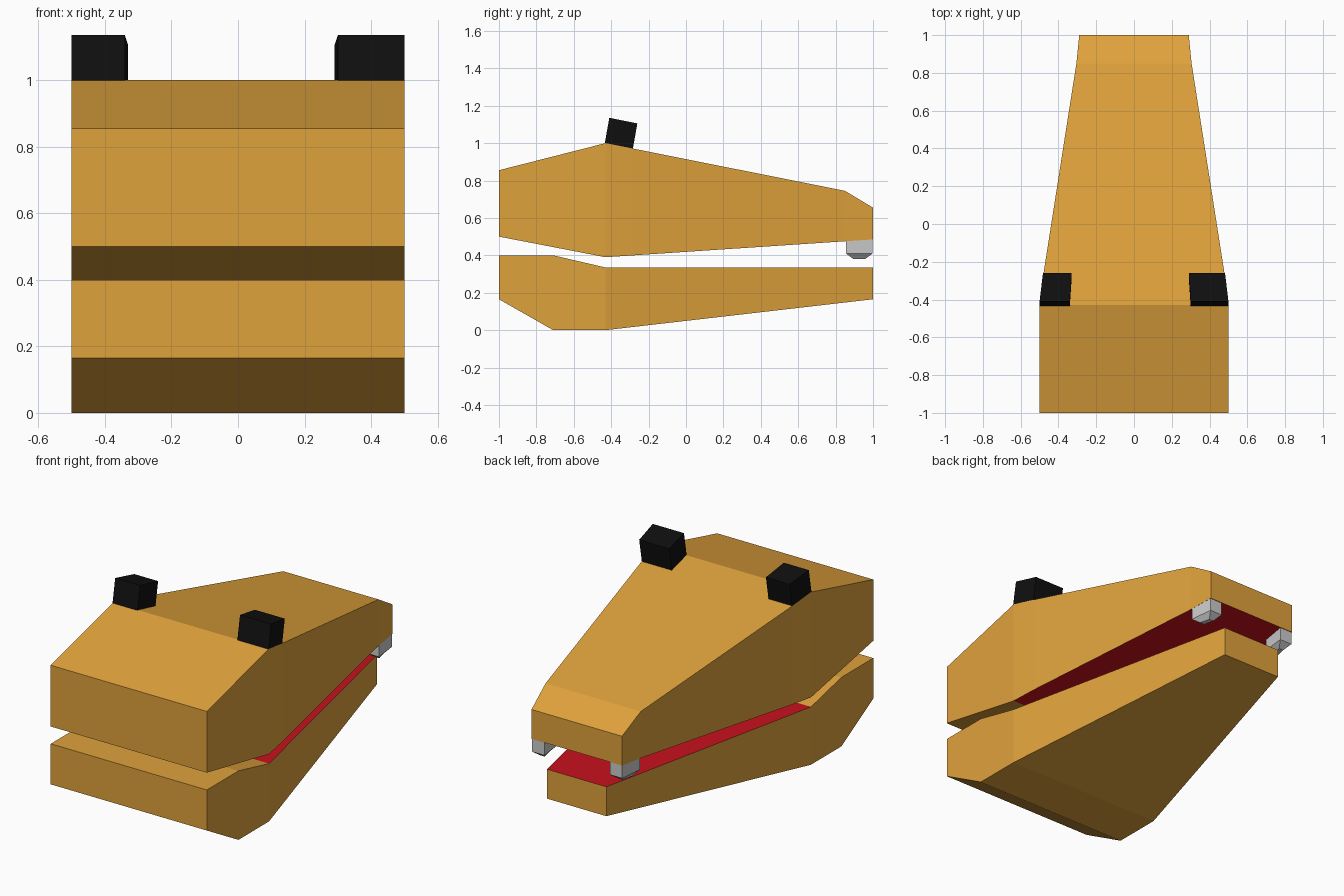
import bpy
import bmesh

if "Cube" in bpy.data.objects:
    bpy.data.objects.remove(bpy.data.objects["Cube"])


def material(name, color):
    m = bpy.data.materials.new(name)
    m.diffuse_color = (*color, 1)
    m.use_nodes = True
    m.node_tree.nodes["Principled BSDF"].inputs["Base Color"].default_value = m.diffuse_color
    return m


HIDE = material("hide", (0.74, 0.36, 0.045))
MOUTH = material("mouth_red", (0.58, 0.006, 0.012))
BLACK = material("eye_black", (0.005, 0.005, 0.005))


def loft(name, rings, materials=(), is_inner=None):
    """Join four-cornered rings into a closed flat-faced solid."""
    bm = bmesh.new()
    rows = [[bm.verts.new(p) for p in ring] for ring in rings]
    for a, b in zip(rows, rows[1:]):
        for i in range(4):
            j = (i + 1) % 4
            bm.faces.new((a[i], a[j], b[j], b[i]))
    bm.faces.new(rows[0])
    bm.faces.new(rows[-1])
    bmesh.ops.recalc_face_normals(bm, faces=bm.faces[:])
    if is_inner:
        for f in bm.faces:
            f.material_index = int(is_inner(f))
    mesh = bpy.data.meshes.new(name)
    bm.to_mesh(mesh)
    bm.free()
    for m in materials:
        mesh.materials.append(m)
    obj = bpy.data.objects.new(name, mesh)
    bpy.context.collection.objects.link(obj)
    return obj


def jaw(name, stations, up):
    """Stations are (y, half width, bottom z, top z); the mouth side is red past the hinge."""
    rings = [[(-w, y, lo), (w, y, lo), (w, y, hi), (-w, y, hi)]
             for y, w, lo, hi in stations]

    def inner(f):
        return f.normal.z * up > 0.8 and f.calc_center_median().y > -0.4
    return loft(name, rings, (HIDE, MOUTH), inner)


# Jaws
jaw("upper_jaw", [(-1, 0.5, 0.5, 0.855), (-0.43, 0.5, 0.39, 1.0),
                  (-0.28, 0.482, 0.40, 0.97), (0.85, 0.305, 0.475, 0.745),
                  (1, 0.29, 0.485, 0.655)], -1)
jaw("lower_jaw", [(-1, 0.5, 0.165, 0.4), (-0.71, 0.5, 0, 0.4),
                  (-0.43, 0.5, 0, 0.335), (1, 0.19, 0.165, 0.335)], 1)

# Eyes: tilted blocks lying on the brow, one slightly wider than the other
for name, front, back in (("left_eye", (-0.5, -0.34), (-0.482, -0.33)),
                          ("right_eye", (0.30, 0.5), (0.29, 0.482))):
    rings = []
    for (a, b), (y0, z0), (y1, z1) in ((front, (-0.435, 0.995), (-0.41, 1.135)),
                                       (back, (-0.285, 0.965), (-0.26, 1.105))):
        rings.append([(a, y0, z0), (b, y0, z0), (b, y1, z1), (a, y1, z1)])
    loft(name, rings, (BLACK,))

# Teeth: short pegs with bevelled tips at the snout corners
for name, s in (("left_tooth", -1), ("right_tooth", 1)):
    rings = []
    for z, inset in ((0.488, 0), (0.41, 0), (0.38, 0.025)):
        y0, y1 = 0.855 + 1.6 * inset, 0.997 - 1.6 * inset
        rings.append([(s * (0.225 + inset), y0, z), (s * (0.304 - inset), y0, z),
                      (s * (0.289 - inset), y1, z), (s * (0.21 + inset), y1, z)])
    loft(name, rings)
